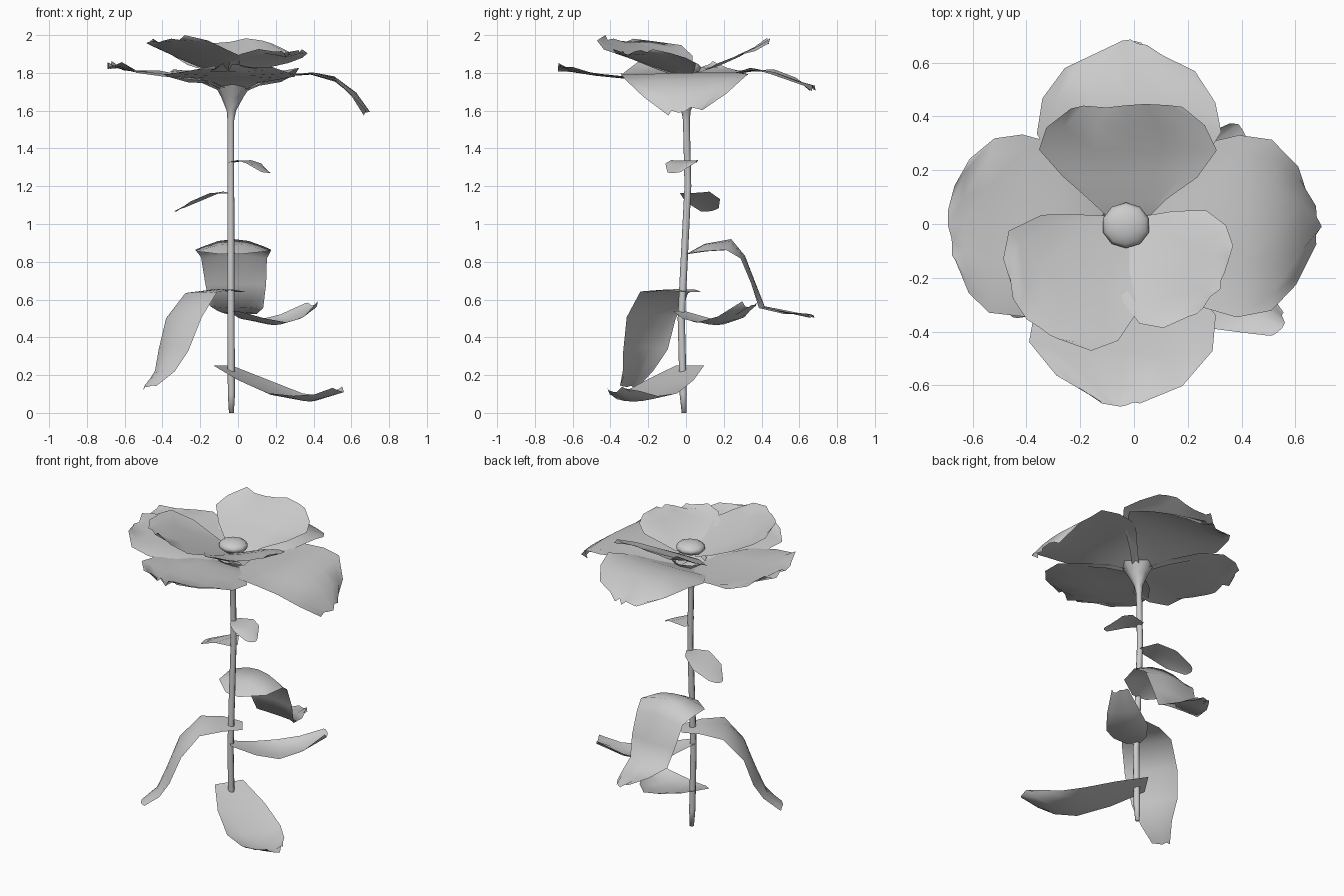
import bpy, math, random
from mathutils import Vector

random.seed(4)


def mesh_object(name, verts, faces):
    me = bpy.data.meshes.new(name)
    me.from_pydata(verts, [], faces)
    me.polygons.foreach_set("use_smooth", [True] * len(faces))
    me.update()
    ob = bpy.data.objects.new(name, me)
    bpy.context.collection.objects.link(ob)
    return ob


def blade(name, origin, angle, stations, lift=0.0, bow=0.03, rough=0.0, tilt=0.0):
    """Curved sheet along a heading; stations are (distance, height, half width[, edge lift])."""
    a = math.radians(angle)
    u = Vector((math.cos(a), math.sin(a), 0))
    v = Vector((-u.y, u.x, 0))
    cols = (-1, -0.8, -0.4, 0, 0.4, 0.8, 1)
    n = len(cols)
    verts, faces = [], []
    for i, (d, z, hw, *own) in enumerate(stations):
        t = i / (len(stations) - 1)
        edge = own[0] if own else lift * min(1, t * 2)
        for s in cols:
            p = Vector((*origin, z)) + u * (d - bow * t * s * s) + v * hw * s
            p.z += edge * s * s + tilt * s * t
            if rough and i > 1 and (abs(s) == 1 or t == 1):
                p += Vector([random.uniform(-rough, rough) * k for k in (1, 1, 2)])
            verts.append(p)
    for i in range(len(stations) - 1):
        for j in range(n - 1):
            k = i * n + j
            faces.append((k, k + 1, k + n + 1, k + n))
    return mesh_object(name, verts, faces)


# stem flaring into the calyx
rings = [(-.035, -.01, 0, .013), (-.035, -.015, .1, .019), (-.037, -.025, .5, .019),
         (-.038, -.01, .8, .019), (-.038, .01, 1.2, .018), (-.038, .002, 1.55, .018),
         (-.035, 0, 1.6, .025), (-.03, 0, 1.67, .058), (-.025, 0, 1.75, .105)]
sides = 8
verts, faces = [], [tuple(range(sides))[::-1]]
for x, y, z, r in rings:
    for k in range(sides):
        a = 2 * math.pi * k / sides
        verts.append((x + r * math.cos(a), y + r * math.sin(a), z))
for i in range(len(rings) - 1):
    for k in range(sides):
        b, m = i * sides, (k + 1) % sides
        faces.append((b + k, b + m, b + sides + m, b + sides + k))
mesh_object("stem", verts, faces)

# lower ring of petals
hub = (-.02, 0)
blade("petal_back", hub, 90, [(.03, 1.71, .06), (.12, 1.745, .15), (.22, 1.785, .26),
      (.35, 1.81, .335), (.48, 1.80, .33), (.6, 1.755, .24), (.685, 1.715, .08)],
      lift=.005, rough=.011)
blade("petal_front", hub, -93, [(.03, 1.71, .06), (.1, 1.74, .13), (.2, 1.76, .23),
      (.33, 1.77, .33), (.48, 1.785, .34), (.61, 1.805, .24), (.69, 1.83, .07)],
      lift=.015, rough=.011)
blade("petal_left", hub, 180, [(.03, 1.71, .06), (.12, 1.75, .15), (.25, 1.78, .3),
      (.4, 1.79, .34), (.53, 1.805, .32), (.62, 1.825, .25), (.67, 1.84, .14)],
      lift=.01, rough=.011)
blade("petal_right", hub, -1, [(.03, 1.71, .06), (.12, 1.75, .15), (.25, 1.785, .3),
      (.42, 1.80, .345), (.55, 1.765, .32), (.65, 1.69, .22), (.71, 1.61, .09)],
      lift=-.005, rough=.009, tilt=.015)

# upper ring of petals
blade("upper_petal_back", hub, 91, [(.03, 1.78, .08), (.09, 1.81, .14), (.18, 1.84, .25),
      (.28, 1.885, .325), (.37, 1.935, .29), (.44, 1.97, .2)],
      bow=.01, rough=.01)
blade("upper_petal_left", hub, 224, [(.03, 1.79, .07), (.12, 1.83, .16), (.22, 1.87, .25),
      (.35, 1.925, .29), (.45, 1.96, .24), (.52, 1.975, .12)],
      lift=.01, rough=.009)
blade("upper_petal_right", hub, -42, [(.03, 1.79, .07), (.1, 1.82, .15), (.19, 1.855, .23),
      (.29, 1.88, .25), (.37, 1.895, .2), (.42, 1.90, .1)],
      lift=.015, rough=.01)

# flower centre
bpy.ops.mesh.primitive_uv_sphere_add(segments=10, ring_count=6, location=(-.03, -.005, 1.825))
centre = bpy.context.object
centre.name = "flower_centre"
centre.scale = (.09, .085, .04)
bpy.ops.object.shade_smooth()

# large leaves, from the ground up
blade("leaf_bottom", (-.08, .02), -33, [(0, .25, .09), (.2, .165, .15), (.4, .085, .17),
      (.55, .06, .14), (.66, .085, .09), (.75, .115, .05)], lift=.02, rough=.006)
blade("leaf_right", (-.03, -.04), 42, [(0, .54, .04), (.15, .49, .1), (.3, .465, .125),
      (.45, .495, .1), (.59, .56, .05)], lift=.02, rough=.006)
blade("leaf_left", (.01, .03), 215, [(0, .64, .06), (.12, .655, .11), (.26, .64, .15),
      (.38, .52, .16), (.45, .35, .14), (.51, .22, .1), (.61, .14, .06)],
      lift=-.01, rough=.007)
blade("leaf_back", (-.04, 0), 86, [(0, .84, .05, 0), (.1, .895, .18, -.04),
      (.24, .92, .2, -.06), (.31, .835, .175, -.02), (.37, .68, .16, 0),
      (.42, .555, .14, .01), (.56, .53, .1, 0), (.68, .515, .04, 0)], rough=.006)

# small leaves near the flower
blade("small_leaf_left", (-.03, .01), 157, [(0, 1.16, .02), (.1, 1.165, .085),
      (.22, 1.12, .1), (.33, 1.07, .05)], lift=.005, tilt=-.01)
blade("small_leaf_right", (-.04, .03), -27, [(0, 1.325, .03), (.09, 1.335, .08),
      (.16, 1.315, .085), (.235, 1.27, .04)], lift=.005)
